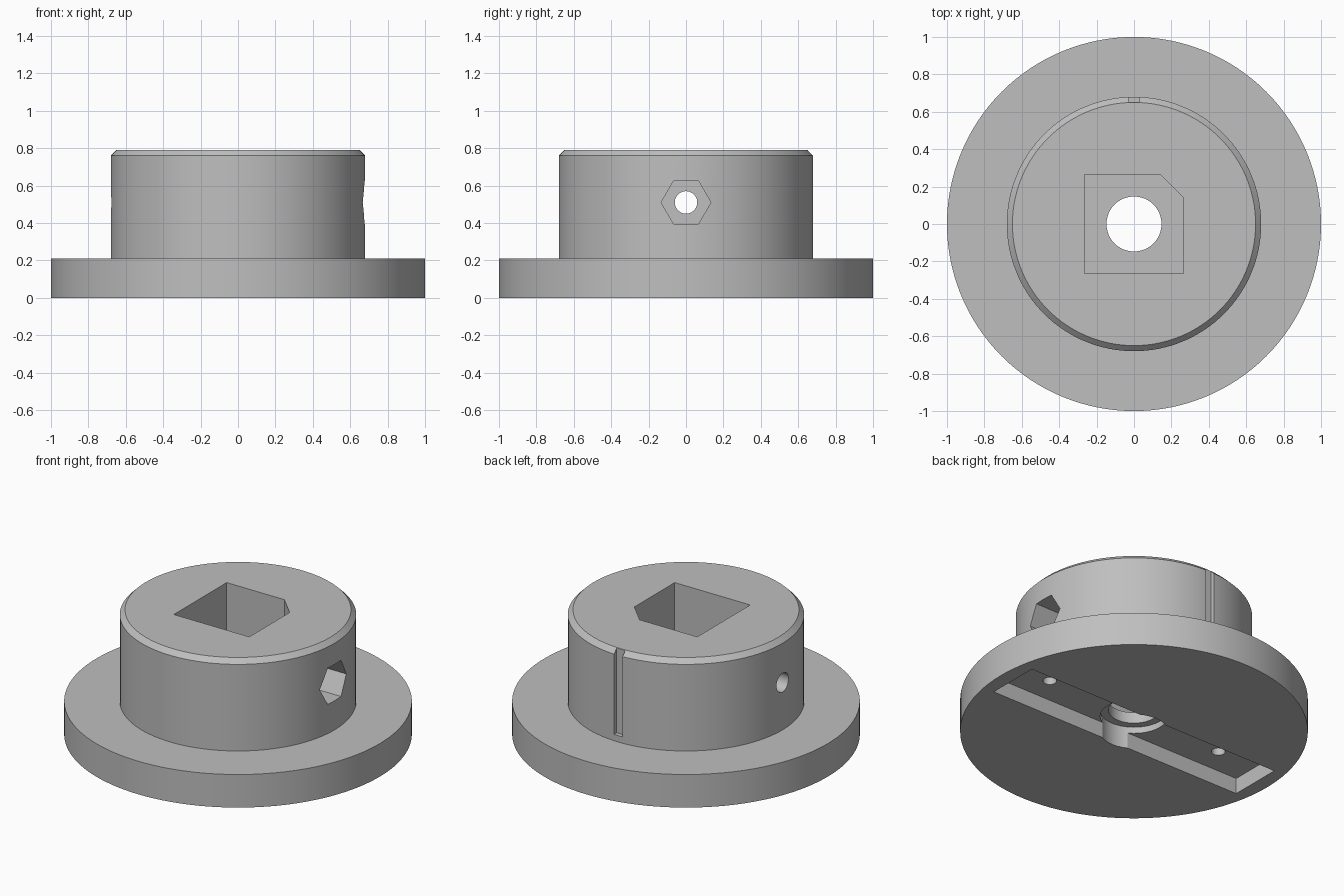
import bpy, bmesh, math
from mathutils import Matrix, Vector

cube = bpy.data.objects.get("Cube")
if cube:
    bpy.data.objects.remove(cube, do_unlink=True)

# One plain grey for the whole part
grey = bpy.data.materials.new("plain_grey")
grey.use_nodes = True
colour = (0.52, 0.52, 0.52, 1)
grey.diffuse_color = colour
grey.node_tree.nodes["Principled BSDF"].inputs["Base Color"].default_value = colour


def add_object(name, bm):
    bmesh.ops.recalc_face_normals(bm, faces=bm.faces)
    mesh = bpy.data.meshes.new(name)
    bm.to_mesh(mesh)
    bm.free()
    mesh.materials.append(grey)
    obj = bpy.data.objects.new(name, mesh)
    bpy.context.collection.objects.link(obj)
    return obj


def prism(name, outline, low, high, matrix=Matrix()):
    """Extrude a flat outline between two heights, then place it."""
    bm = bmesh.new()
    face = bm.faces.new([bm.verts.new((x, y, low)) for x, y in outline])
    new = bmesh.ops.extrude_face_region(bm, geom=[face])["geom"]
    verts = [v for v in new if isinstance(v, bmesh.types.BMVert)]
    bmesh.ops.translate(bm, vec=(0, 0, high - low), verts=verts)
    bm.transform(matrix)
    return add_object(name, bm)


def circle(radius, sides=64, cx=0.0):
    return [(cx + radius * math.cos(math.tau * i / sides),
             radius * math.sin(math.tau * i / sides)) for i in range(sides)]


def box(x0, x1, y0, y1):
    return [(x0, y0), (x1, y0), (x1, y1), (x0, y1)]


def lathe(name, profile, sides=128):
    bm = bmesh.new()
    verts = [bm.verts.new((r, 0, z)) for r, z in profile]
    edges = [bm.edges.new(pair) for pair in zip(verts, verts[1:])]
    bmesh.ops.spin(bm, geom=verts + edges, axis=(0, 0, 1), cent=(0, 0, 0),
                   angle=math.tau, steps=sides, use_duplicate=False)
    bmesh.ops.remove_doubles(bm, verts=bm.verts, dist=0.0001)
    return add_object(name, bm)


# Flange and chamfered hub
body = lathe("flanged_hub", [(0, 0), (1, 0), (1, 0.21), (0.68, 0.21),
                             (0.68, 0.76), (0.65, 0.79), (0, 0.79)])

# Sideways frame: local z runs along x, local x runs along y
side = Matrix.Translation((0, 0, 0.51)) @ Matrix(
    ((0, 0, 1, 0), (1, 0, 0, 0), (0, 1, 0, 0), (0, 0, 0, 1)))

p, c = 0.265, 0.14
pocket = [(-p, -p), (p, -p), (p, c), (c, p), (-p, p)]

cutters = [
    prism("square_pocket", pocket, 0.21, 0.9),
    prism("centre_bore", circle(0.147), -0.1, 0.5),
    prism("base_slot", box(-0.91, 0.91, -0.17, 0.17), -0.1, 0.10),
    prism("base_counterbore", circle(0.195), -0.1, 0.14),
    prism("index_groove", box(-0.03, 0.03, 0.652, 0.8), 0.25, 0.9),
    prism("cross_hole", circle(0.06, 48), -0.9, 0.9, side),
    prism("hex_socket", circle(0.133, 6), 0.42, 0.9, side),
    prism("round_socket", circle(0.13), -0.9, -0.42, side),
]
for sign in (-1, 1):
    cutters.append(prism("screw_hole", circle(0.04, 32, sign * 0.633), 0.05, 0.32))

# Cut every recess out of the body
for cutter in cutters:
    mod = body.modifiers.new(cutter.name, "BOOLEAN")
    mod.operation = "DIFFERENCE"
    mod.solver = "EXACT"
    mod.object = cutter
    cutter.hide_render = True

bpy.context.view_layer.objects.active = body
for mod in list(body.modifiers):
    bpy.ops.object.modifier_apply(modifier=mod.name)
for cutter in cutters:
    bpy.data.objects.remove(cutter, do_unlink=True)

# Smooth round walls, sharp edges
bpy.ops.object.select_all(action="DESELECT")
body.select_set(True)
bpy.ops.object.shade_smooth_by_angle(angle=math.radians(30))
